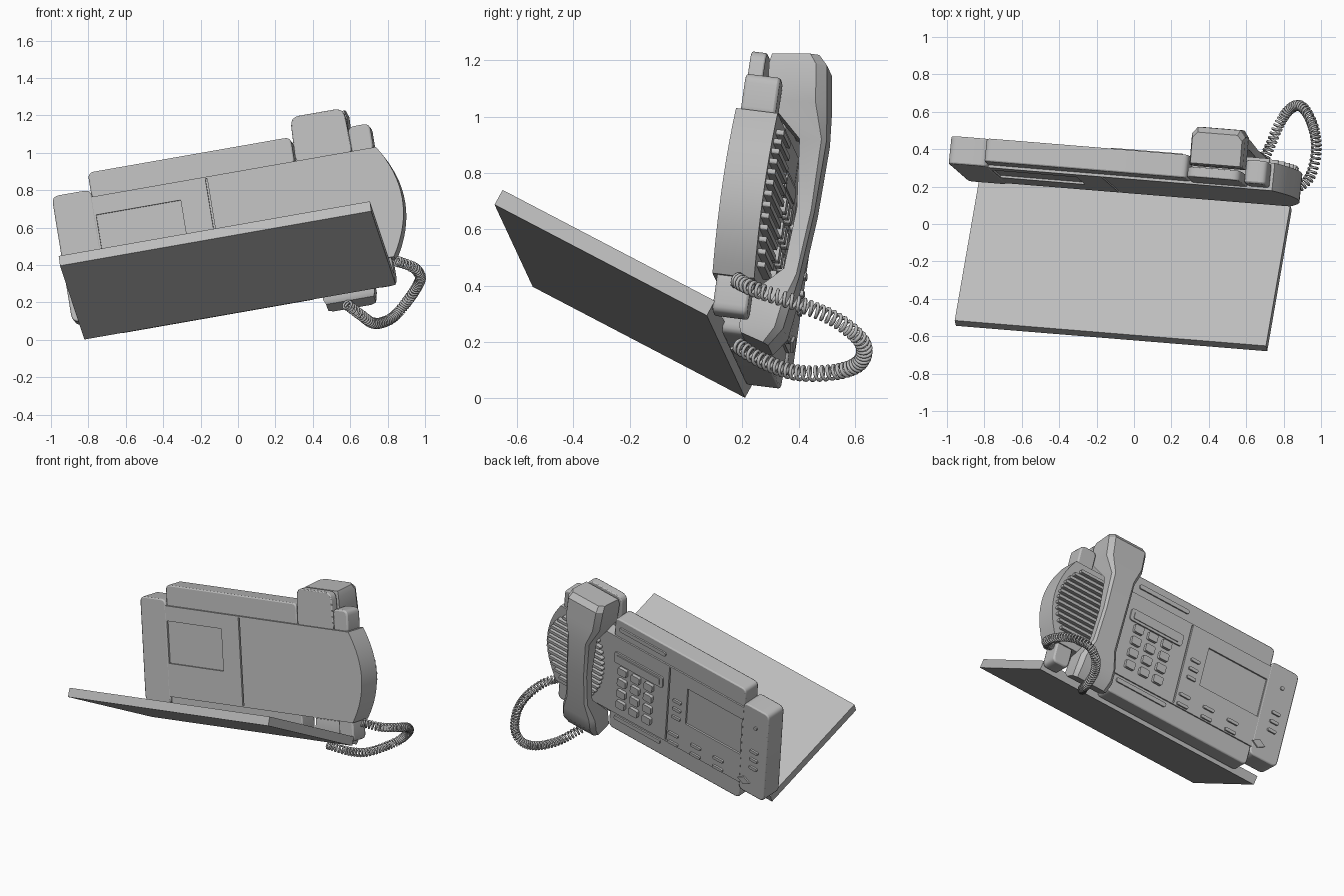
import bpy, bmesh, math
from mathutils import Matrix, Vector

if "Cube" in bpy.data.objects:
    bpy.data.objects.remove(bpy.data.objects["Cube"])

grey = bpy.data.materials.new("plain grey")
grey.use_nodes = True
grey.diffuse_color = (0.5, 0.5, 0.5, 1)
grey.node_tree.nodes["Principled BSDF"].inputs["Base Color"].default_value = (0.5, 0.5, 0.5, 1)

# Tilted frame: x along the phone, y out of the keypad, z up the face
ux = Vector((0.98, -0.08, 0.172)).normalized()
uy = Vector((0.102, 0.985, -0.124))
uy = (uy - ux * uy.dot(ux)).normalized()
uz = ux.cross(uy)
FRAME = Matrix.Translation((0, 0.2, 0.6)) @ Matrix((ux, uy, uz)).transposed().to_4x4()


def finish(name, bm):
    bmesh.ops.recalc_face_normals(bm, faces=bm.faces)
    mesh = bpy.data.meshes.new(name)
    bm.to_mesh(mesh)
    bm.free()
    mesh.materials.append(grey)
    obj = bpy.data.objects.new(name, mesh)
    bpy.context.collection.objects.link(obj)
    obj.matrix_world = FRAME
    return obj


def activate(obj):
    bpy.ops.object.select_all(action="DESELECT")
    obj.select_set(True)
    bpy.context.view_layer.objects.active = obj


def smooth(obj):
    activate(obj)
    bpy.ops.object.shade_smooth_by_angle(angle=math.radians(30))


def rounded(points, radius, steps=4):
    """Round the corners of an outline."""
    out = []
    for i, p in enumerate(points):
        p = Vector(p)
        a = Vector(points[i - 1]) - p
        b = Vector(points[(i + 1) % len(points)]) - p
        r = min(radius, a.length * 0.45, b.length * 0.45)
        a, b = p + a.normalized() * r, p + b.normalized() * r
        for k in range(steps + 1):
            t = k / steps
            out.append(a * (1 - t) ** 2 + p * 2 * t * (1 - t) + b * t * t)
    return out


def add_prism(bm, outline, y0, y1):
    back = [bm.verts.new((p[0], y0, p[1])) for p in outline]
    face = [bm.verts.new((p[0], y1, p[1])) for p in outline]
    bm.faces.new(back)
    bm.faces.new(face)
    n = len(outline)
    for i in range(n):
        j = (i + 1) % n
        bm.faces.new((back[i], back[j], face[j], face[i]))


def rect(x0, x1, z0, z1):
    return [(x0, z0), (x1, z0), (x1, z1), (x0, z1)]


def prism(name, outline, y0, y1, bevel=0):
    bm = bmesh.new()
    add_prism(bm, outline, y0, y1)
    obj = finish(name, bm)
    if bevel:
        mod = obj.modifiers.new("soft edge", "BEVEL")
        mod.width, mod.segments = bevel, 2
        mod.limit_method, mod.angle_limit = "ANGLE", math.radians(50)
    smooth(obj)
    return obj


def plates(name, rects, y0, y1, radius):
    bm = bmesh.new()
    for r in rects:
        add_prism(bm, rounded(rect(*r), radius, 3), y0, y1)
    return finish(name, bm)


def centred(x, z, w, h):
    return (x - w / 2, x + w / 2, z - h / 2, z + h / 2)


# Main housing with a bulging speaker end
arc = [(0.895 - 0.095 * (s / 8) ** 2, 0.30 * s / 8) for s in range(-8, 9)]
housing = prism("housing", [(-0.75, -0.30)] + arc + [(-0.75, 0.30)], 0, 0.15)
prism("end_block", rounded(rect(-0.96, -0.745, -0.35, 0.34), 0.04), 0, 0.15, 0.008)


# Cut the display, groove and rear window
def cut(target, outline, y0, y1):
    cutter = prism("cutter", outline, y0, y1)
    cutter.hide_render = True
    mod = target.modifiers.new("cut", "BOOLEAN")
    mod.operation, mod.object, mod.solver = "DIFFERENCE", cutter, "EXACT"
    activate(target)
    bpy.ops.object.modifier_apply(modifier=mod.name)
    bpy.data.objects.remove(cutter)


window = rect(-0.74, -0.28, -0.08, 0.20)
groove = rect(-0.131, -0.121, -0.29, 0.29)
for outline, depth in ((window, 0.012), (groove, 0.015)):
    cut(housing, outline, -0.05, depth)
    cut(housing, outline, 0.15 - depth, 0.2)
smooth(housing)

# Long ridges and corner stubs above and below
for side, word in ((1, "upper"), (-1, "lower")):
    def band(x0, x1):
        return rounded(rect(x0, x1, *sorted((side * 0.28, side * 0.435))), 0.035)
    prism(word + "_ridge", band(-0.75, 0.355), 0.015, 0.14, 0.008)
    prism(word + "_corner_stub", band(0.665, 0.785), 0.015, 0.14, 0.01)

# Rest behind the earpiece
prism("handset_rest", rounded([(0.36, 0.28), (0.67, 0.28), (0.66, 0.54), (0.37, 0.54)], 0.05),
      0.01, 0.065, 0.006)

# Hinged base plate
tilt = 0.357
base = prism("base_plate", rect(-0.91, 0.785, 0, 0.06), -0.861, 0)
base.matrix_world = FRAME @ Matrix.Translation((0, 0, -0.452)) @ Matrix.Rotation(-tilt, 4, "X")

# Keypad, function buttons and slots
keys = [centred(0.03 + 0.11 * c, 0.06 - 0.088 * r, 0.07, 0.055) for c in range(3) for r in range(4)]
plates("keypad_keys", keys, 0.14, 0.172, 0.012)
buttons = [centred(-0.19 - 0.19 * c, -0.21 - 0.07 * r, 0.085, 0.022) for c in range(3) for r in range(2)]
buttons += [centred(-0.205, 0.06 - 0.065 * r, 0.07, 0.022) for r in range(3)]
buttons += [centred(-0.86, 0 - 0.065 * r, 0.065, 0.022) for r in range(3)]
plates("function_buttons", buttons, 0.14, 0.162, 0.01)
plates("indicator_lamp", [centred(-0.86, 0.19, 0.025, 0.025)], 0.14, 0.16, 0.012)
prism("diamond_button", [(-0.84, -0.26), (-0.79, -0.29), (-0.74, -0.26), (-0.79, -0.23)], 0.14, 0.16)
plates("label_frame", [centred(0.125, 0.145, 0.41, 0.085)], 0.14, 0.16, 0.02)
plates("label_card", [centred(0.125, 0.145, 0.36, 0.05)], 0.15, 0.166, 0.01)
plates("edge_bars", [centred(0.115, z, 0.39, 0.03) for z in (0.365, -0.335)], 0.13, 0.15, 0.014)

# Speaker grille of parallel ribs following the round end
ribs = []
for i in range(13):
    z = 0.04 * (i - 6)
    reach = math.sqrt(0.30 ** 2 - z * z)
    ribs.append((0.59 - 0.6 * reach, 0.59 + 0.95 * reach, z - 0.01, z + 0.01))
plates("speaker_ribs", ribs, 0.14, 0.178, 0.008)

# Handset: sections as inner y, z, outer y, z and half width
sections = [
    (0.085, 0.535, 0.25, 0.555, 0.135),
    (0.08, 0.50, 0.283, 0.52, 0.145),
    (0.09, 0.37, 0.302, 0.38, 0.14),
    (0.22, 0.25, 0.315, 0.26, 0.09),
    (0.245, 0.0, 0.308, 0.0, 0.085),
    (0.23, -0.22, 0.287, -0.24, 0.09),
    (0.12, -0.34, 0.272, -0.36, 0.135),
    (0.105, -0.45, 0.26, -0.44, 0.14),
    (0.115, -0.475, 0.215, -0.505, 0.13),
]
bm = bmesh.new()
rings = []
for yi, zi, yo, zo, w in sections:
    inner, outer = Vector((0, yi, zi)), Vector((0, yo, zo))
    shape = [(-w, 0), (w, 0), (w, 0.82), (w * 0.8, 1), (-w * 0.8, 1), (-w, 0.82)]
    rings.append([bm.verts.new(inner.lerp(outer, t) + Vector((0.52 + x, 0, 0))) for x, t in shape])
for a, b in zip(rings, rings[1:]):
    for i in range(6):
        j = (i + 1) % 6
        bm.faces.new((a[i], a[j], b[j], b[i]))
bm.faces.new(rings[0])
bm.faces.new(rings[-1])
smooth(finish("handset", bm))

# Coiled cord: a helix wound round a smooth path
path = [Vector(p) for p in (
    (0.85, 0.18, 0.42), (0.94, 0.25, 0.385), (0.975, 0.40, 0.335), (0.955, 0.53, 0.28),
    (0.90, 0.625, 0.20), (0.84, 0.62, 0.13), (0.78, 0.54, 0.095), (0.72, 0.40, 0.09),
    (0.66, 0.28, 0.13), (0.58, 0.18, 0.19))]


def along(t):
    i = min(int(t), len(path) - 2)
    f = t - i
    p0, p1, p2, p3 = (path[max(0, min(len(path) - 1, i + k))] for k in (-1, 0, 1, 2))
    return 0.5 * (2 * p1 + (p2 - p0) * f + (2 * p0 - 5 * p1 + 4 * p2 - p3) * f * f
                  + (3 * p1 - p0 - 3 * p2 + p3) * f ** 3)


turns, per_turn, radius = 58, 12, 0.024
count = turns * per_turn
curve = bpy.data.curves.new("coiled_cord", "CURVE")
curve.dimensions = "3D"
curve.bevel_depth, curve.bevel_resolution = 0.0065, 1
curve.use_fill_caps = True
spline = curve.splines.new("POLY")
spline.points.add(count)
reference = Vector((0.75, -0.1, -0.65)).normalized()
for k in range(count + 1):
    t = k / count * (len(path) - 1)
    low, high = max(0, t - 0.05), min(len(path) - 1, t + 0.05)
    ahead = (along(high) - along(low)).normalized()
    side = ahead.cross(reference.cross(ahead)).normalized()
    other = ahead.cross(side)
    angle = 2 * math.pi * k / per_turn
    spline.points[k].co = (*(along(t) + radius * (side * math.cos(angle) + other * math.sin(angle))), 1)
curve.materials.append(grey)
cord = bpy.data.objects.new("coiled_cord", curve)
bpy.context.collection.objects.link(cord)
